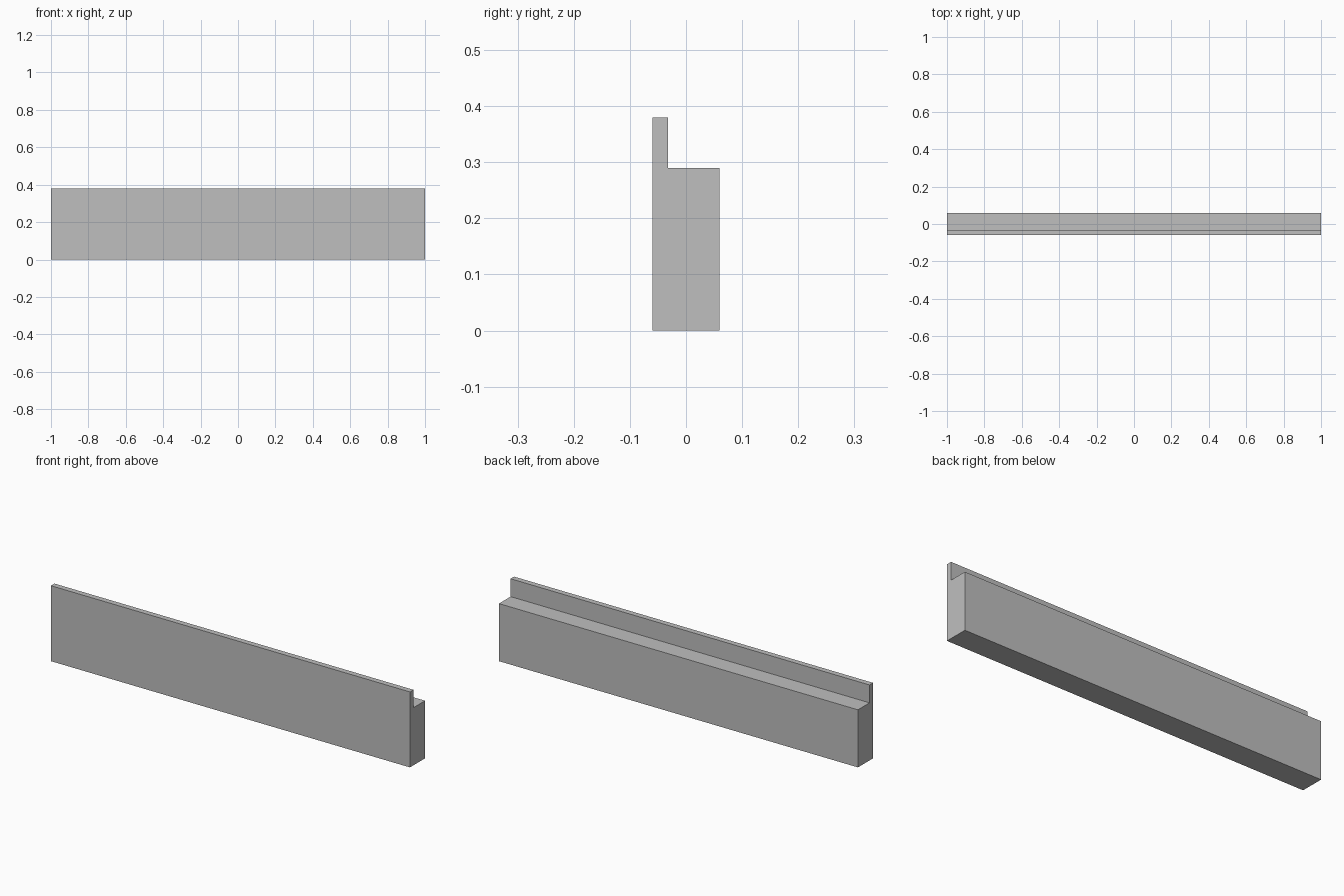
import bpy
import bmesh

# Remove the default cube
cube = bpy.data.objects.get("Cube")
if cube:
    bpy.data.objects.remove(cube, do_unlink=True)

# Plain grey material
grey = bpy.data.materials.new("light grey")
grey.use_nodes = True
colour = (0.52, 0.52, 0.52, 1)
grey.diffuse_color = colour
grey.node_tree.nodes["Principled BSDF"].inputs["Base Color"].default_value = colour

# Stepped cross-section (y, z): thick body with a thin upright lip at the front
half_length, half_depth = 1.0, 0.06
lip_back, ledge_height, top_height = -0.032, 0.29, 0.38
profile = [
    (-half_depth, 0), (half_depth, 0),
    (half_depth, ledge_height), (lip_back, ledge_height),
    (lip_back, top_height), (-half_depth, top_height),
]

# Extrude the section along the full length
bm = bmesh.new()
end = bm.faces.new([bm.verts.new((-half_length, y, z)) for y, z in profile])
swept = bmesh.ops.extrude_face_region(bm, geom=[end], use_keep_orig=True)
moved = [v for v in swept["geom"] if isinstance(v, bmesh.types.BMVert)]
bmesh.ops.translate(bm, verts=moved, vec=(2 * half_length, 0, 0))
bmesh.ops.recalc_face_normals(bm, faces=bm.faces)

mesh = bpy.data.meshes.new("stepped_beam")
bm.to_mesh(mesh)
bm.free()
mesh.materials.append(grey)
beam = bpy.data.objects.new("stepped_beam", mesh)
bpy.context.collection.objects.link(beam)
